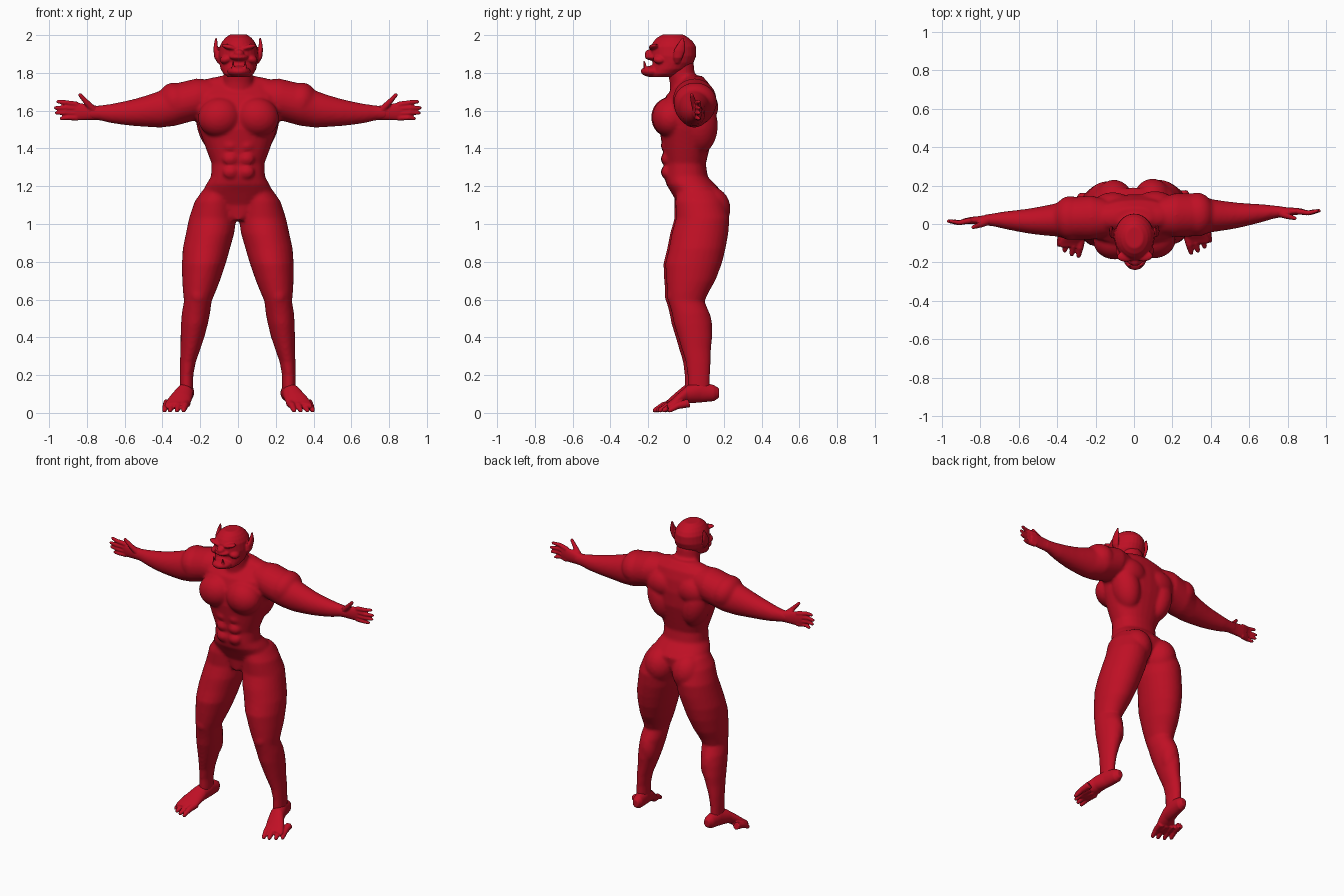
import bpy, bmesh, math
from mathutils import Vector, Matrix

red = bpy.data.materials.new("crimson skin")
red.diffuse_color = (0.52, 0.005, 0.018, 1)
YAW = Matrix.Rotation(math.radians(1.6), 4, 'Z')   # whole figure is turned a touch
X, Y, Z = Vector((1, 0, 0)), Vector((0, 1, 0)), Vector((0, 0, 1))


def loft(bm, rings, u, v, n=28, power=1.0):
    """Closed tube through rings of (centre, radius along u, radius along v)."""
    loops = []
    for c, ru, rv in rings:
        loop = []
        for i in range(n):
            a = 2 * math.pi * i / n
            ca, sa = math.cos(a), math.sin(a)
            ca = math.copysign(abs(ca) ** power, ca)
            sa = math.copysign(abs(sa) ** power, sa)
            loop.append(bm.verts.new(Vector(c) + u * ru * ca + v * rv * sa))
        loops.append(loop)
    for a, b in zip(loops, loops[1:]):
        for i in range(n):
            j = (i + 1) % n
            bm.faces.new((a[i], a[j], b[j], b[i]))
    bm.faces.new(loops[0][::-1])
    bm.faces.new(loops[-1])


def digit(bm, pts, r0, r1):
    """Tapered finger or toe along a short path."""
    pts = [Vector(p) for p in pts]
    d = (pts[-1] - pts[0]).normalized()
    u = d.orthogonal().normalized()
    k = len(pts) - 1
    rings = [(p, r0 + (r1 - r0) * i / k, r0 + (r1 - r0) * i / k) for i, p in enumerate(pts)]
    rings.append((pts[-1] + d * r1 * 0.8, r1 * 0.4, r1 * 0.4))
    loft(bm, rings, u, d.cross(u), 12)


def blob(bm, c, r, tilt=0):
    """Ellipsoid muscle, tilted about the front axis."""
    m = Matrix.Translation(c) @ Matrix.Rotation(tilt, 4, 'Y') @ Matrix.Diagonal((*r, 1))
    bmesh.ops.create_uvsphere(bm, u_segments=24, v_segments=16, radius=1, matrix=m)


def pair(bm, c, r, tilt=0):
    for s in (1, -1):
        blob(bm, (s * c[0], c[1], c[2]), r, s * tilt)


def flip(s, p):
    return (s * p[0], p[1], p[2])


def finish(bm, name, voxel, smooth):
    """Fuse overlapping volumes into one smooth skin."""
    bmesh.ops.recalc_face_normals(bm, faces=bm.faces)
    me = bpy.data.meshes.new(name)
    bm.to_mesh(me)
    bm.free()
    ob = bpy.data.objects.new(name, me)
    bpy.context.collection.objects.link(ob)
    rm = ob.modifiers.new("fuse", 'REMESH')
    rm.mode = 'VOXEL'
    rm.voxel_size = voxel
    rm.use_smooth_shade = True
    sm = ob.modifiers.new("soften", 'SMOOTH')
    sm.factor = 0.5
    sm.iterations = smooth
    bpy.ops.object.select_all(action='DESELECT')
    ob.select_set(True)
    bpy.context.view_layer.objects.active = ob
    bpy.ops.object.convert(target='MESH')
    ob.data.transform(YAW)
    ob.data.materials.clear()
    ob.data.materials.append(red)
    for p in ob.data.polygons:
        p.use_smooth = True
        p.material_index = 0
    return ob


# ---- body: torso, neck, arms and legs fused together ----
bm = bmesh.new()
torso = [(1.02, .05, .05, .08), (1.10, .07, .16, .11), (1.17, .055, .185, .135),
         (1.21, .025, .168, .13), (1.25, 0, .143, .115), (1.32, -.003, .14, .108),
         (1.40, 0, .17, .125), (1.50, .005, .205, .145), (1.60, .01, .23, .145),
         (1.68, .02, .24, .125), (1.74, .04, .19, .085), (1.785, .035, .09, .05)]
loft(bm, [((0, cy, z), rx, ry) for z, cy, rx, ry in torso], X, Y, power=0.88)
neck = [(1.66, .0, .095, .08), (1.75, -.018, .078, .068), (1.86, -.035, .075, .075)]
loft(bm, [((0, cy, z), rx, ry) for z, cy, rx, ry in neck], X, Y)

pair(bm, (.10, -.085, 1.565), (.115, .097, .105), .25)      # chest
for z in (1.415, 1.345, 1.275):                             # stomach
    pair(bm, (.042, -.105, z), (.042, .027, .036))
pair(bm, (.13, .07, 1.52), (.085, .095, .15), .25)          # back wings
pair(bm, (.11, .09, 1.62), (.11, .078, .09))                # shoulder blades
pair(bm, (.10, .035, 1.74), (.11, .06, .04), .1)            # neck muscles
pair(bm, (.10, .12, 1.08), (.10, .113, .12))                # buttocks
pair(bm, (.33, .04, 1.645), (.09, .115, .105), .3)          # shoulders
pair(bm, (.213, -.065, .62), (.045, .042, .055))            # knees
pair(bm, (.225, .07, .46), (.058, .062, .11))               # calves

arm = [(.08, .03, 1.67, .07, .07), (.15, .035, 1.67, .10, .095), (.22, .04, 1.66, .115, .11),
       (.33, .038, 1.632, .11, .112), (.41, .032, 1.608, .085, .098), (.48, .03, 1.598, .075, .084),
       (.54, .03, 1.591, .066, .073), (.60, .033, 1.587, .057, .063), (.67, .038, 1.585, .046, .051),
       (.73, .042, 1.588, .034, .04), (.79, .042, 1.59, .026, .036)]
leg = [(1.18, .10, .06, .085, .11), (1.12, .122, .07, .105, .13), (1.03, .132, .085, .125, .142),
       (.95, .146, .07, .128, .15), (.87, .166, .055, .125, .15), (.79, .18, .035, .116, .15),
       (.70, .195, .02, .10, .13), (.64, .205, .005, .086, .11), (.59, .213, -.003, .073, .095),
       (.53, .222, .018, .075, .10), (.47, .23, .03, .071, .10), (.40, .24, .042, .063, .09),
       (.34, .25, .048, .053, .078), (.27, .264, .057, .042, .066), (.20, .271, .06, .036, .06),
       (.13, .271, .06, .036, .06), (.10, .271, .06, .03, .05)]
for s in (1, -1):
    loft(bm, [((s * x, y, z), ry, rz) for x, y, z, ry, rz in arm], Y, Z)
    loft(bm, [((s * x, y, z), rx, ry) for z, x, y, rx, ry in leg], X, Y)
finish(bm, "body", 0.010, 5)

# ---- head: skull, brow, cheeks, open jaw, fangs and ears ----
bm = bmesh.new()
skull = [(2.003, -.07, .045, .055), (1.985, -.07, .07, .085), (1.965, -.068, .086, .105),
         (1.94, -.067, .099, .12), (1.89, -.068, .105, .122), (1.855, -.068, .102, .108),
         (1.82, -.085, .094, .10), (1.795, -.11, .08, .085), (1.777, -.13, .055, .06)]
loft(bm, [((0, cy, z), rx, ry) for z, cy, rx, ry in skull], X, Y)
blob(bm, (0, -.172, 1.808), (.062, .068, .031))             # lower jaw
blob(bm, (0, -.165, 1.884), (.052, .053, .02))              # upper lip
blob(bm, (0, -.19, 1.902), (.026, .028, .022))              # nose
pair(bm, (.046, -.168, 1.935), (.048, .028, .014), -.25)    # brow
pair(bm, (.066, -.14, 1.872), (.034, .036, .024), .3)       # cheeks
ear = [(1.85, .098, -.05, .010, .012), (1.88, .112, -.046, .015, .025),
       (1.92, .118, -.038, .013, .031), (1.95, .119, -.029, .010, .021),
       (1.985, .116, -.02, .005, .007)]
for s in (1, -1):
    loft(bm, [((s * x, y, z), rx, ry) for z, x, y, rx, ry in ear], X, Y, 16)
    digit(bm, [(s * .032, -.215, 1.825), (s * .032, -.222, 1.862)], .009, .005)
finish(bm, "head", 0.005, 3)

# ---- hands and feet, one pair per loop ----
palm = [(.74, .043, 1.588, .03, .037), (.80, .042, 1.592, .022, .042),
        (.85, .042, 1.596, .018, .047), (.885, .041, 1.598, .012, .043)]
fingers = [(1.632, .962, 1.648), (1.610, .975, 1.615), (1.585, .97, 1.588), (1.562, .945, 1.558)]
sole = [(.168, .262, .105, .02, .025), (.14, .264, .105, .035, .043), (.07, .273, .11, .042, .055),
        (0, .288, .098, .05, .048), (-.05, .31, .068, .062, .036),
        (-.09, .325, .044, .066, .023), (-.11, .33, .036, .06, .016)]
toes = [(.275, .293, -.165), (.308, .328, -.155), (.342, .364, -.135), (.372, .393, -.105)]
for s, side in ((1, "left"), (-1, "right")):
    bm = bmesh.new()
    loft(bm, [((s * x, y, z), ry, rz) for x, y, z, ry, rz in palm], Y, Z)
    for zb, xt, zt in fingers:
        digit(bm, [flip(s, p) for p in ((.85, .042, zb), ((.86 + xt) / 2, .032, (zb + zt) / 2 + .003),
                                        (xt - .008, .042, zt))], .016, .0095)
    digit(bm, [flip(s, p) for p in ((.76, .035, 1.60), (.80, .018, 1.642), (.838, .006, 1.685))], .021, .010)
    finish(bm, side + "_hand", 0.005, 3)

    bm = bmesh.new()
    loft(bm, [((s * x, y, z), rx, rz) for y, x, z, rx, rz in sole], X, Z)
    for xb, xt, yt in toes:
        digit(bm, [flip(s, p) for p in ((xb, yt + .11, .052), ((xb + xt) / 2, yt + .05, .038),
                                        (xt, yt + .006, .013))], .024, .0125)
    finish(bm, side + "_foot", 0.005, 3)
